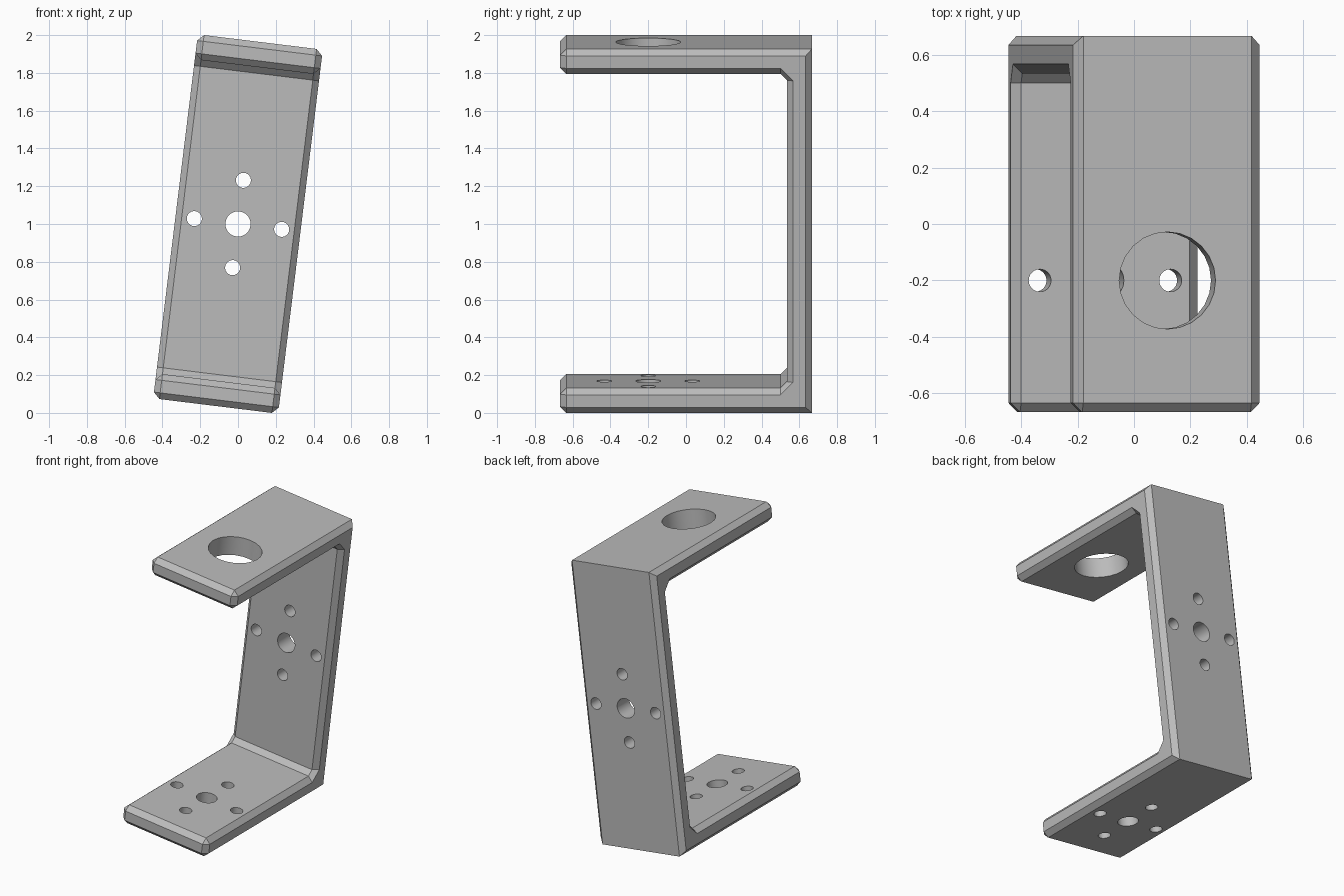
import bpy, bmesh, math
from mathutils import Matrix

if "Cube" in bpy.data.objects:
    bpy.data.objects.remove(bpy.data.objects["Cube"], do_unlink=True)

W, H, D = 0.3333, 0.9707, 0.6667   # half width, height and depth
T, C = 0.1333, 0.0333              # plate thickness, chamfer size
TILT = math.radians(7)
HOLE_Y = -0.2                      # hole centre on both flanges

grey = bpy.data.materials.new("plain grey")
grey.use_nodes = True
colour = (0.5, 0.5, 0.5, 1)
grey.diffuse_color = colour
grey.node_tree.nodes["Principled BSDF"].inputs["Base Color"].default_value = colour


def half_profile(inset):
    """Lower half of the C outline as (y, z); inset is the side chamfer."""
    i = inset
    inner = -H + T
    return [(D - i, -H + i),                       # square outer back corner
            (-D + C, -H + i), (-D + i, -H + C),    # flange end, underside
            (-D + i, inner - C), (-D + C, inner - i),
            (D - T - C, inner - i),                # chamfered inner corner
            (D - T + i, inner + C)]


def profile(inset):
    low = half_profile(inset)
    return low + [(y, -z) for y, z in reversed(low)]


# Bracket body: C outline lofted across the width with chamfered sides
bm = bmesh.new()
rings = []
for x, inset in ((-W, C), (-W + C, 0), (W - C, 0), (W, C)):
    rings.append([bm.verts.new((x, y, z)) for y, z in profile(inset)])
n = len(rings[0])
for a, b in zip(rings, rings[1:]):
    for k in range(n):
        j = (k + 1) % n
        bm.faces.new((a[k], a[j], b[j], b[k]))
bm.faces.new(rings[0])
bm.faces.new(rings[-1])
bmesh.ops.remove_doubles(bm, verts=bm.verts, dist=0.0005)
bmesh.ops.recalc_face_normals(bm, faces=bm.faces)
mesh = bpy.data.meshes.new("bracket")
bm.to_mesh(mesh)
bm.free()
mesh.materials.append(grey)
bracket = bpy.data.objects.new("bracket", mesh)
bpy.context.collection.objects.link(bracket)

# Hole cutters
cut = bmesh.new()


def drill(radius, place):
    bmesh.ops.create_cone(cut, cap_ends=True, segments=24, radius1=radius,
                          radius2=radius, depth=3 * T, matrix=place)


def hole_pattern(place):
    drill(0.067, place)
    for k in range(4):
        turn = Matrix.Rotation(k * math.pi / 2, 4, "Z")
        drill(0.04, place @ turn @ Matrix.Translation((0.233, 0, 0)))


hole_pattern(Matrix.Translation((0, D - T / 2, 0)) @ Matrix.Rotation(math.pi / 2, 4, "X"))
hole_pattern(Matrix.Translation((0, HOLE_Y, -H + T / 2)))
drill(0.172, Matrix.Translation((0, HOLE_Y, H - T / 2)))
cut_mesh = bpy.data.meshes.new("hole_cutters")
cut.to_mesh(cut_mesh)
cut.free()
cut_mesh.materials.append(grey)
cutter = bpy.data.objects.new("hole_cutters", cut_mesh)
cutter.hide_render = True
bpy.context.collection.objects.link(cutter)

# Cut the holes, then drop the helper
mod = bracket.modifiers.new("holes", "BOOLEAN")
mod.operation = "DIFFERENCE"
mod.solver = "EXACT"
mod.object = cutter
bpy.ops.object.select_all(action="DESELECT")
bracket.select_set(True)
bpy.context.view_layer.objects.active = bracket
bpy.ops.object.modifier_apply(modifier=mod.name)
bpy.data.objects.remove(cutter, do_unlink=True)

# Lean the bracket sideways and stand it on the floor
bracket.data.transform(Matrix.Translation((0, 0, 1)) @ Matrix.Rotation(TILT, 4, "Y"))
bpy.ops.object.shade_smooth_by_angle(angle=math.radians(30))
